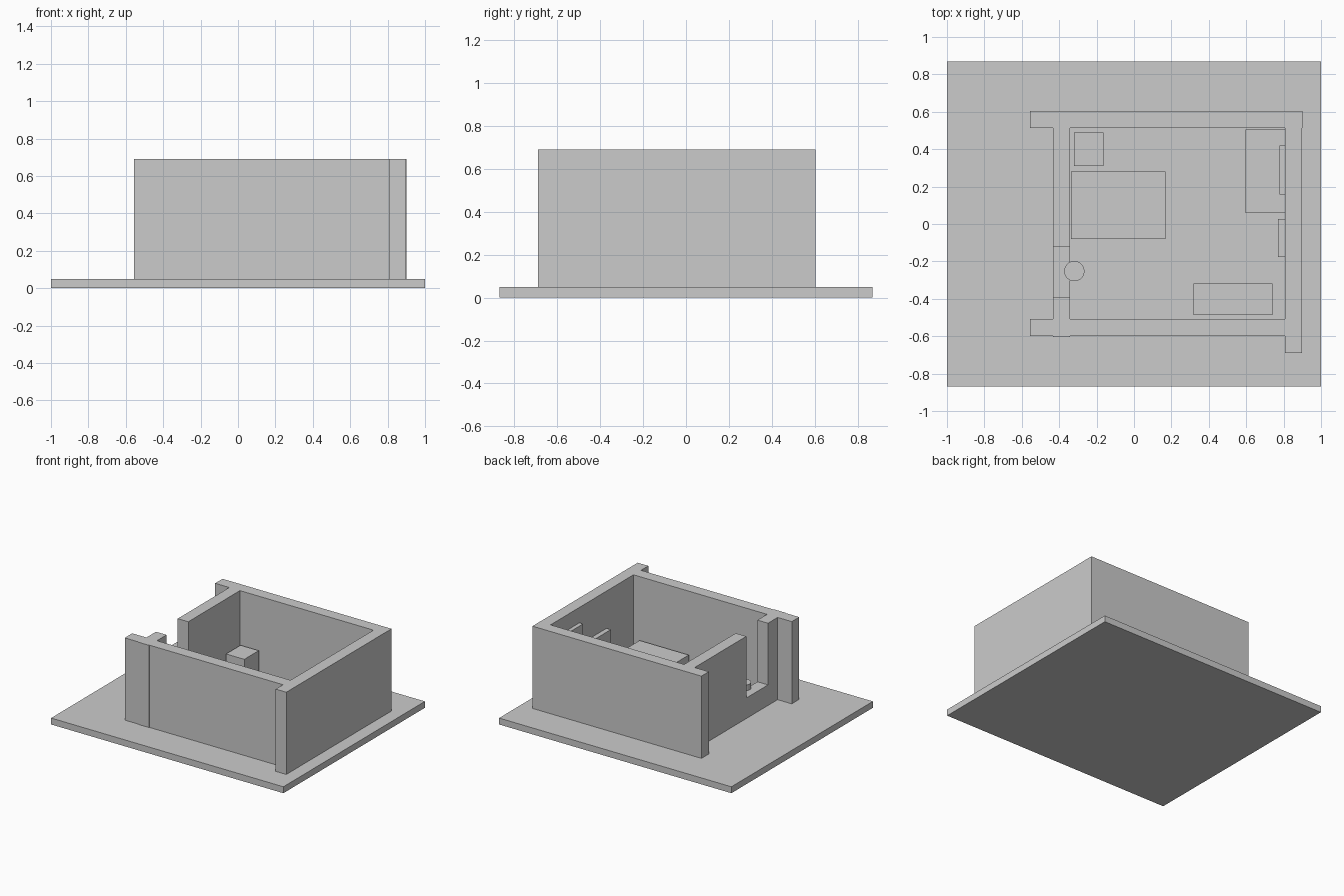
import bpy

if "Cube" in bpy.data.objects:
    bpy.data.objects.remove(bpy.data.objects["Cube"])

FLOOR, TOP = 0.05, 0.69


def box(name, x, y, z):
    """Axis-aligned box from (min, max) ranges."""
    bpy.ops.mesh.primitive_cube_add(size=1, location=[sum(r) / 2 for r in (x, y, z)])
    ob = bpy.context.object
    ob.name = name
    ob.scale = [r[1] - r[0] for r in (x, y, z)]
    bpy.ops.object.transform_apply(location=False, rotation=False, scale=True)
    return ob


# Ground slab
box("ground_slab", (-1, 1), (-0.87, 0.87), (0, FLOOR))

# Walls; the left wall is split around a window opening with a low sill
wall_z = (FLOOR, TOP)
box("back_wall", (-0.555, 0.90), (0.512, 0.603), wall_z)
box("front_wall", (-0.555, 0.81), (-0.60, -0.508), wall_z)
box("right_wall", (0.808, 0.899), (-0.69, 0.602), wall_z)
box("left_wall_rear", (-0.433, -0.342), (-0.123, 0.515), wall_z)
box("left_wall_front", (-0.433, -0.342), (-0.604, -0.39), wall_z)
box("window_sill_wall", (-0.433, -0.342), (-0.39, -0.123), (FLOOR, 0.21))

# Furniture
box("bed", (-0.338, 0.168), (-0.08, 0.28), (FLOOR, 0.20))
box("nightstand", (-0.32, -0.163), (0.31, 0.488), (FLOOR, 0.28))
box("desk", (0.595, 0.808), (0.06, 0.505), (FLOOR, 0.32))
box("low_bench", (0.317, 0.74), (-0.487, -0.318), (FLOOR, 0.205))
box("mirror_panel", (0.777, 0.808), (0.157, 0.42), (0.32, 0.57))
box("wall_radiator", (0.771, 0.808), (-0.177, 0.028), (FLOOR, 0.40))

# Round stand beside the window
bpy.ops.mesh.primitive_cylinder_add(vertices=48, radius=0.054, depth=0.205,
                                    location=(-0.319, -0.252, FLOOR + 0.1025))
bpy.context.object.name = "round_stand"
bpy.ops.object.shade_smooth_by_angle()
